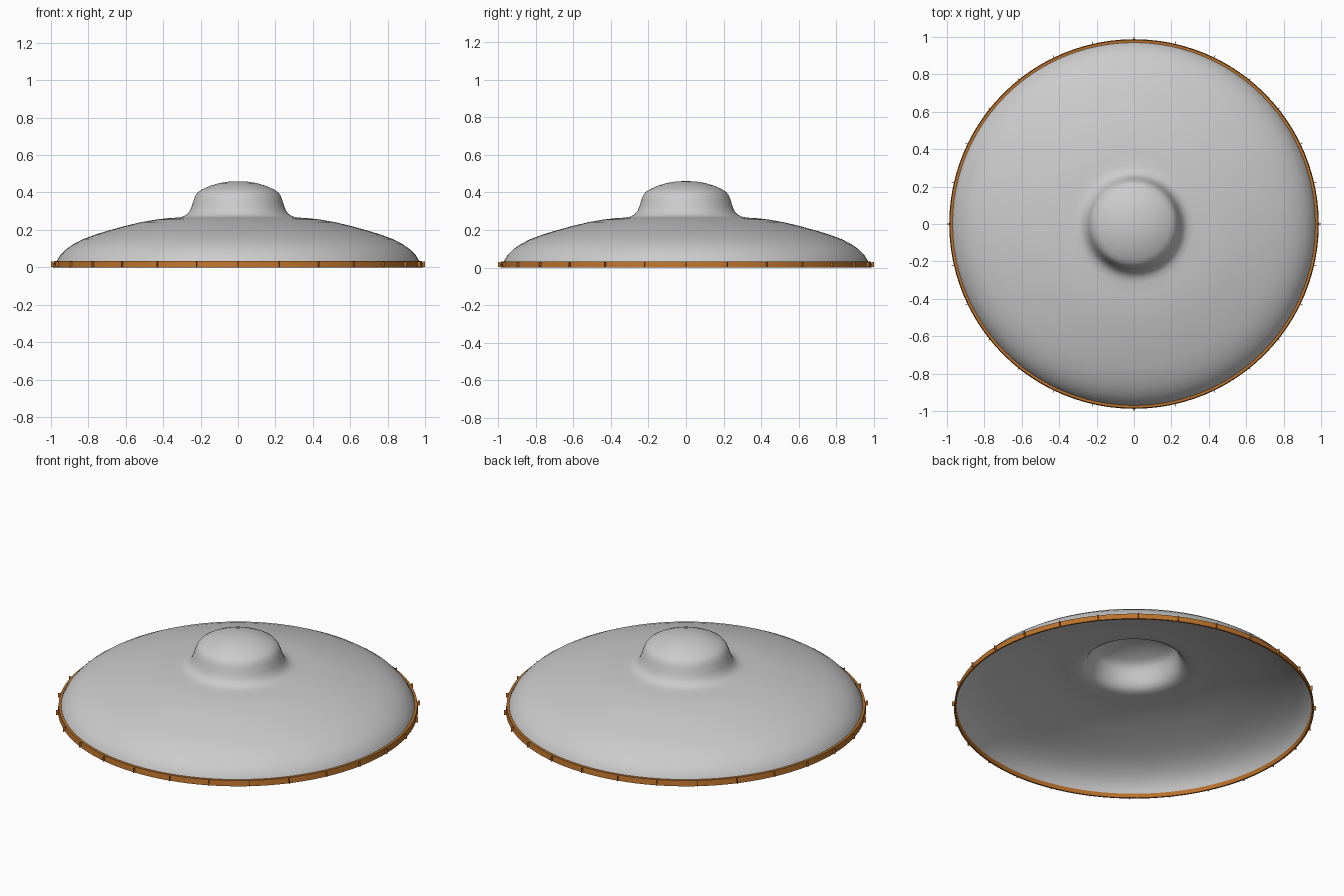
import bpy, bmesh, math
from mathutils import Matrix

if "Cube" in bpy.data.objects:
    bpy.data.objects.remove(bpy.data.objects["Cube"])


def finish(bm, name, mat=None):
    bmesh.ops.remove_doubles(bm, verts=bm.verts, dist=1e-5)
    bmesh.ops.recalc_face_normals(bm, faces=bm.faces)
    mesh = bpy.data.meshes.new(name)
    bm.to_mesh(mesh)
    bm.free()
    ob = bpy.data.objects.new(name, mesh)
    bpy.context.collection.objects.link(ob)
    if mat:
        mesh.materials.append(mat)
    return ob


def lathe(name, profile, steps, mat=None, closed=False, angle=40):
    bm = bmesh.new()
    verts = [bm.verts.new((r, 0, z)) for r, z in profile]
    edges = [bm.edges.new(p) for p in zip(verts, verts[1:])]
    if closed:
        edges.append(bm.edges.new((verts[-1], verts[0])))
    bmesh.ops.spin(bm, geom=verts + edges, cent=(0, 0, 0), axis=(0, 0, 1),
                   angle=math.tau, steps=steps)
    ob = finish(bm, name, mat)
    bpy.ops.object.select_all(action='DESELECT')
    bpy.context.view_layer.objects.active = ob
    ob.select_set(True)
    bpy.ops.object.shade_smooth_by_angle(angle=math.radians(angle))
    return ob


orange = bpy.data.materials.new("rim_orange")
orange.diffuse_color = (0.5, 0.17, 0.025, 1)
orange.use_nodes = True
orange.node_tree.nodes["Principled BSDF"].inputs["Base Color"].default_value = orange.diffuse_color

# Thin open shell: raised crown flowing into a wide dish
lathe("shell", [(0, .46), (.05, .458), (.1, .45), (.15, .435), (.19, .417),
                (.213, .403), (.227, .385), (.237, .36), (.246, .33),
                (.257, .303), (.272, .284), (.292, .272), (.32, .266),
                (.38, .262), (.44, .255), (.52, .241), (.6, .222), (.68, .2),
                (.76, .176), (.83, .15), (.88, .124), (.92, .096),
                (.95, .065), (.968, .035), (.98, .004)], 96)

# Coloured band round the lower edge
lathe("rim_band", [(.970, .033), (.984, .033), (.988, 0), (.979, 0)], 96,
      orange, closed=True)

# Tiny joint ribs around the band
bm = bmesh.new()
count = 28
for i in range(count):
    turn = Matrix.Rotation(math.tau * i / count, 4, 'Z')
    size = Matrix.Diagonal((.014, .003, .028, 1))
    bmesh.ops.create_cube(bm, size=1,
                          matrix=turn @ Matrix.Translation((.988, 0, .016)) @ size)
for v in bm.verts:
    v.co.x *= 1 / .995
    v.co.y *= 1 / .995
finish(bm, "rim_joints", orange)
